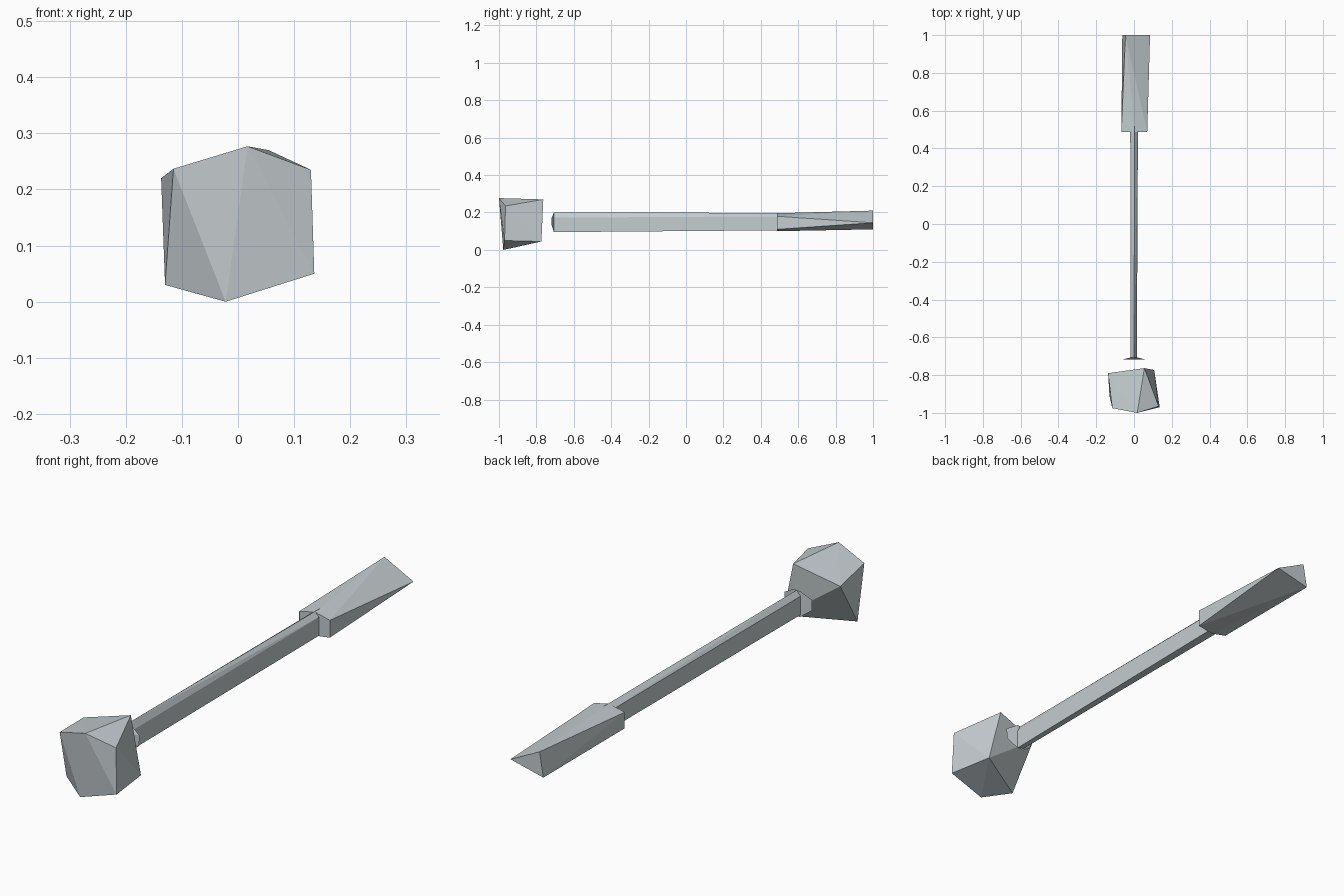
import bpy, bmesh

grey = bpy.data.materials.new("pale_blue_grey")
grey.diffuse_color = (0.56, 0.61, 0.63, 1)


def hull(name, points):
    """Flat-faced convex solid wrapped around a few corner points."""
    bm = bmesh.new()
    for p in points:
        bm.verts.new(p)
    res = bmesh.ops.convex_hull(bm, input=bm.verts)
    loose = [v for v in bm.verts if not v.link_faces]
    bmesh.ops.delete(bm, geom=loose, context='VERTS')
    bmesh.ops.recalc_face_normals(bm, faces=bm.faces)
    me = bpy.data.meshes.new(name)
    bm.to_mesh(me)
    bm.free()
    me.materials.append(grey)
    ob = bpy.data.objects.new(name, me)
    bpy.context.collection.objects.link(ob)
    return ob


def section(y, xz):
    return [(x, y, z) for x, z in xz]


# Rough-cut block at the front
hull("head_block", [
    (-0.115, -0.975, 0.237), (0.017, -1.0, 0.277), (0.13, -0.965, 0.235),
    (0.136, -0.97, 0.05), (-0.022, -0.977, 0.0), (-0.13, -0.91, 0.03),
    (-0.137, -0.79, 0.22), (0.055, -0.763, 0.27), (0.107, -0.773, 0.045)])

# Slim shaft with a ridged top
hull("shaft",
     section(-0.708, [(0.015, 0.095), (0.015, 0.172), (0.0, 0.2), (-0.018, 0.18), (-0.018, 0.105)])
     + section(0.52, [(0.021, 0.105), (0.021, 0.18), (0.003, 0.198), (-0.02, 0.182), (-0.02, 0.108)]))

# Thin pointed flange at the shaft's front end
hull("flange",
     section(-0.718, [(0.062, 0.172), (0.06, 0.13), (-0.062, 0.172), (-0.062, 0.13)])
     + section(-0.706, [(0.015, 0.2), (-0.015, 0.2), (0.015, 0.095), (-0.015, 0.095)]))

# Wide grip: five-sided at the front, twisting to a triangle at the back
hull("grip",
     section(0.487, [(0.07, 0.11), (0.07, 0.18), (0.005, 0.196), (-0.067, 0.18), (-0.067, 0.115), (0.0, 0.1)])
     + section(1.0, [(0.085, 0.145), (-0.045, 0.21), (-0.062, 0.11)]))
